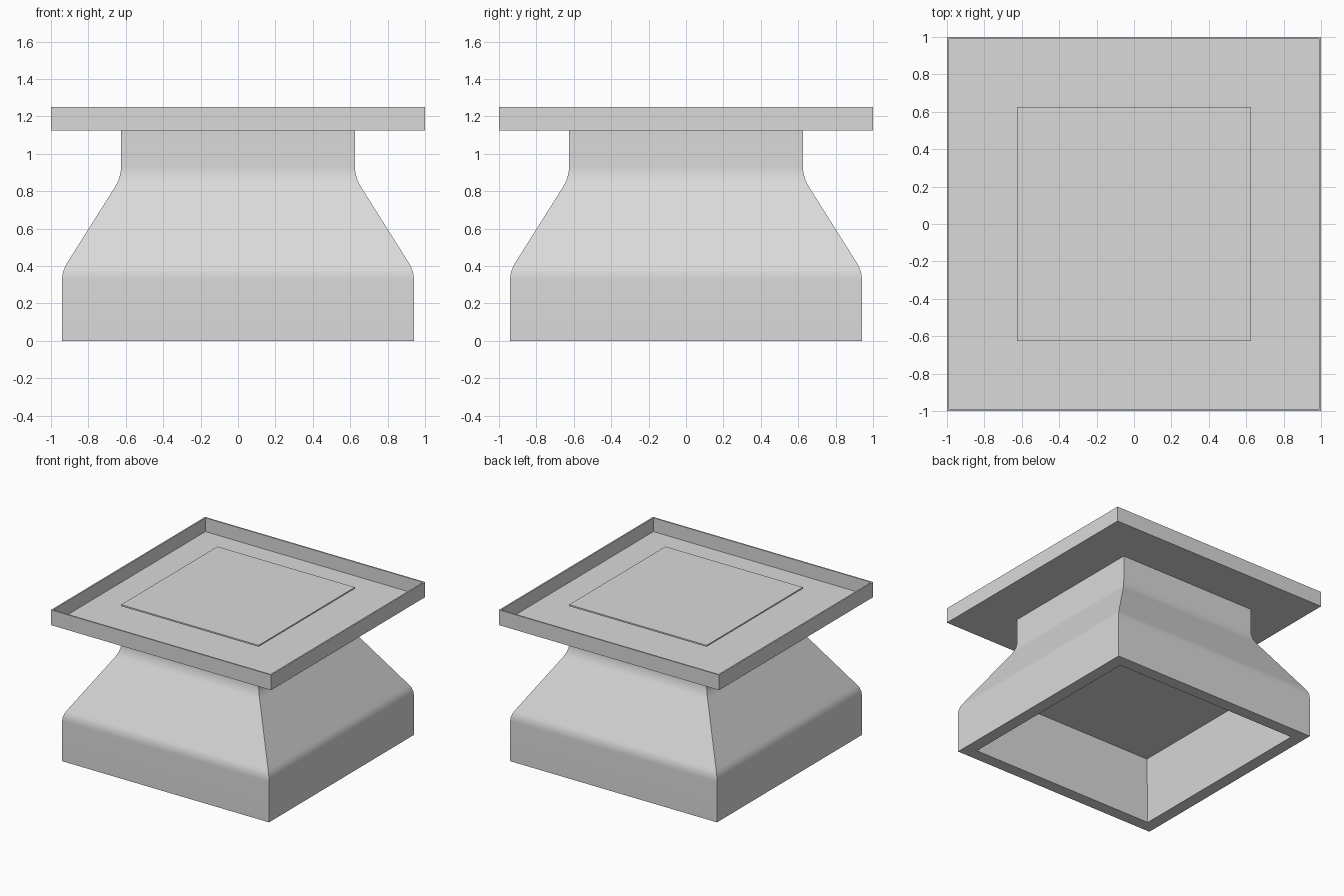
import bpy, bmesh, math
from mathutils import Vector

cube = bpy.data.objects.get("Cube")
if cube:
    bpy.data.objects.remove(cube, do_unlink=True)

grey = bpy.data.materials.new("plain grey")
grey.use_nodes = True
colour = (0.7, 0.7, 0.7, 1)
grey.diffuse_color = colour
grey.node_tree.nodes["Principled BSDF"].inputs["Base Color"].default_value = colour


def fillet(before, corner, after, reach, steps=6):
    """Round a profile corner with a short curve."""
    a, c, b = Vector(before), Vector(corner), Vector(after)
    p = c + (a - c).normalized() * reach
    q = c + (b - c).normalized() * reach
    points = []
    for i in range(steps + 1):
        t = i / steps
        points.append(tuple(p * (1 - t) ** 2 + c * 2 * t * (1 - t) + q * t * t))
    return points


def square_loft(name, profile):
    """Join square rings of (half width, height), capping both ends."""
    bm = bmesh.new()
    rings = [[bm.verts.new((sx * w, sy * w, z))
              for sx, sy in ((-1, -1), (1, -1), (1, 1), (-1, 1))]
             for w, z in profile]
    for low, high in zip(rings, rings[1:]):
        for i in range(4):
            j = (i + 1) % 4
            bm.faces.new((low[i], low[j], high[j], high[i]))
    bm.faces.new(rings[0])
    bm.faces.new(rings[-1])
    bmesh.ops.recalc_face_normals(bm, faces=bm.faces)
    mesh = bpy.data.meshes.new(name)
    bm.to_mesh(mesh)
    bm.free()
    mesh.materials.append(grey)
    obj = bpy.data.objects.new(name, mesh)
    bpy.context.collection.objects.link(obj)
    bpy.ops.object.select_all(action="DESELECT")
    obj.select_set(True)
    bpy.context.view_layer.objects.active = obj
    bpy.ops.object.shade_smooth_by_angle(angle=math.radians(25))


# Flared body with a tapered hollow underneath and a neck up to the tray
foot, shoulder = (0.94, 0), (0.94, 0.375)
neck, top = (0.625, 0.875), (0.625, 1.13)
hollow = [(0.79, 0.51), (0.84, 0)]
square_loft("flared_body", hollow + [foot]
            + fillet(foot, shoulder, neck, 0.045)
            + fillet(shoulder, neck, top, 0.06) + [top])

# Thin tray with an upright rim
square_loft("rimmed_tray", [(1, 1.125), (1, 1.25), (0.988, 1.25), (0.988, 1.137)])

# Thin cover panel held level with the rim
square_loft("cover_panel", [(0.625, 1.238), (0.625, 1.25)])
